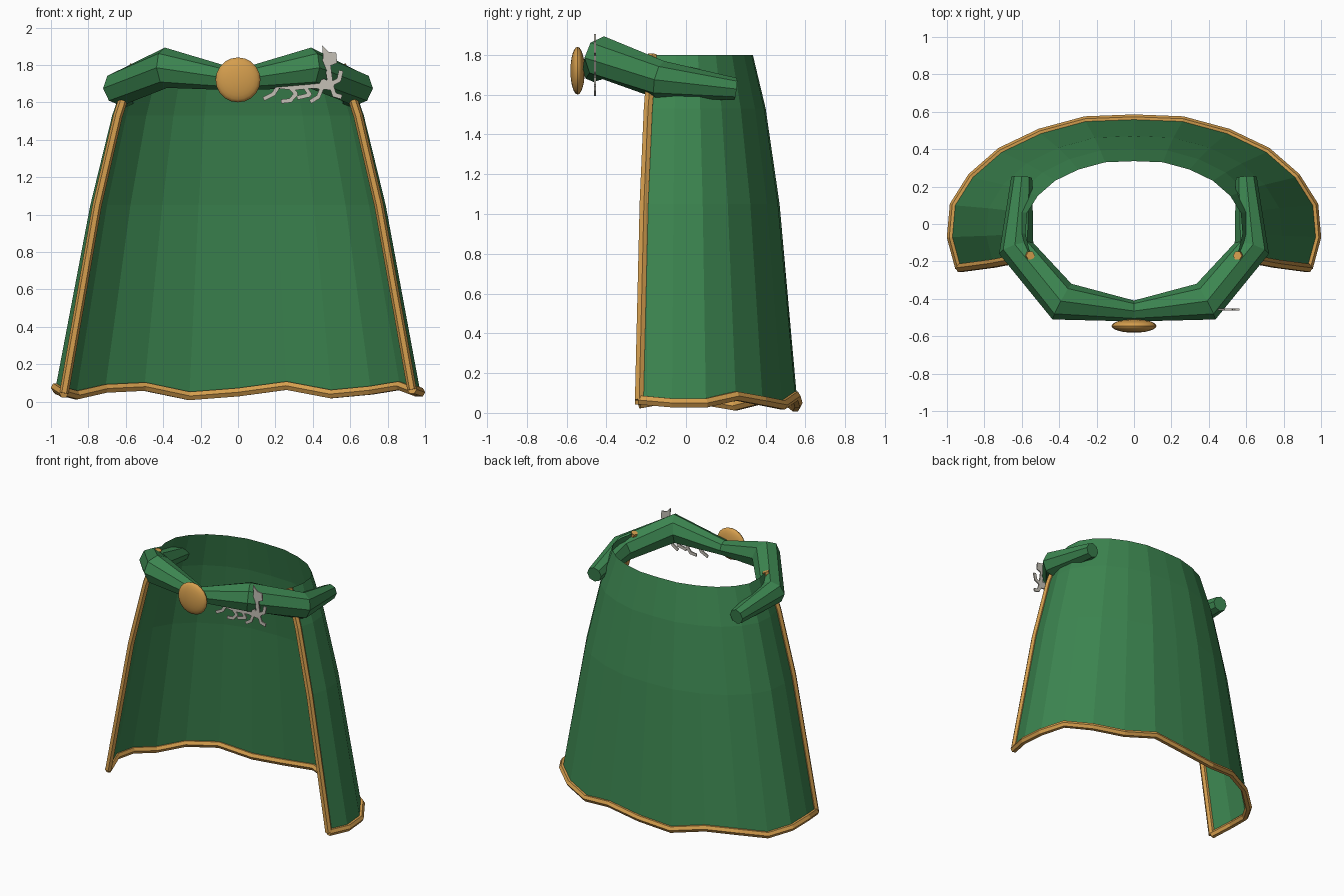
import bpy, bmesh, math
from mathutils import Vector

cube = bpy.data.objects.get("Cube")
if cube:
    bpy.data.objects.remove(cube)


def material(name, colour):
    m = bpy.data.materials.new(name)
    m.use_nodes = True
    m.diffuse_color = (*colour, 1)
    m.node_tree.nodes["Principled BSDF"].inputs["Base Color"].default_value = (*colour, 1)
    return m


green = material("green cloth", (0.045, 0.235, 0.08))
gold = material("gold", (0.66, 0.34, 0.075))
silver = material("pale silver", (0.56, 0.53, 0.47))


def finish(name, bm, mat, smooth=None):
    mesh = bpy.data.meshes.new(name)
    bm.to_mesh(mesh)
    bm.free()
    mesh.materials.append(mat)
    ob = bpy.data.objects.new(name, mesh)
    bpy.context.collection.objects.link(ob)
    if smooth:
        bpy.ops.object.select_all(action="DESELECT")
        ob.select_set(True)
        bpy.context.view_layer.objects.active = ob
        bpy.ops.object.shade_smooth_by_angle(angle=math.radians(smooth))
    return ob


def tube(name, path, radii, sides, mat, smooth=None):
    """Faceted tube along a path, with a mitred ring at each point."""
    pts = [Vector(p) for p in path]
    bm = bmesh.new()
    rings = []
    for i, p in enumerate(pts):
        a = (p - pts[i - 1]).normalized() if i else Vector()
        b = (pts[i + 1] - p).normalized() if i < len(pts) - 1 else Vector()
        t = (a + b).normalized()
        ref = Vector((0, 1, 0)) if abs(t.z) > 0.8 else Vector((0, 0, 1))
        u = t.cross(ref).normalized()
        v = u.cross(t)
        rings.append([bm.verts.new(p + radii[i] * (u * math.cos(k * math.tau / sides)
                                                   + v * math.sin(k * math.tau / sides)))
                      for k in range(sides)])
    for r, s in zip(rings, rings[1:]):
        for k in range(sides):
            n = (k + 1) % sides
            bm.faces.new((r[k], r[n], s[n], s[k]))
    bm.faces.new(rings[0])
    bm.faces.new(rings[-1])
    bmesh.ops.recalc_face_normals(bm, faces=bm.faces)
    return finish(name, bm, mat, smooth)


# Cape: half of the hem outline from the back centre to the front edge
half = [(0, .56), (.26, .55), (.5, .485), (.71, .385), (.865, .25),
        (.96, .1), (.975, -.07), (.93, -.235)]
outline = [(-x, y) for x, y in half[:0:-1]] + half
hem_z = [.045, .075, .06, .035, .07, .08, .03, .05, .085, .04, .06, .085, .05, .05, .065]

# Rows: height, width scale, back scale, front scale
rows = [(None, 1, 1, 1), (1.05, .81, .84, .9), (1.53, .69, .715, .81), (1.8, .595, .6, .72)]
grid = [[Vector((x * sx, y * (sb if y > 0 else sf), hem_z[i] if z is None else z))
         for i, (x, y) in enumerate(outline)] for z, sx, sb, sf in rows]

bm = bmesh.new()
verts = [[bm.verts.new(p) for p in row] for row in grid]
for lo, hi in zip(verts, verts[1:]):
    for i in range(len(lo) - 1):
        bm.faces.new((lo[i + 1], lo[i], hi[i], hi[i + 1]))
finish("cape", bm, green)

# Gold trim along the hem and both front edges
tube("hem_trim", grid[0], [.026] * len(outline), 6, gold)
for side, col in (("right", 0), ("left", -1)):
    tube(side + "_edge_trim", [row[col] for row in grid], [.025] * len(rows), 6, gold)

# Rolled collar, swinging forward across the chest
arm = [(0, -.465, 1.72), (.385, -.415, 1.785), (.63, -.13, 1.675), (.6, .25, 1.628)]
arm_r = [.056, .108, .096, .056]
tube("collar", [(-x, y, z) for x, y, z in arm[:0:-1]] + arm,
     arm_r[:0:-1] + arm_r, 8, green)

# Round clasp
bm = bmesh.new()
bmesh.ops.create_uvsphere(bm, u_segments=20, v_segments=12, radius=1)
for v in bm.verts:
    x, y, z = v.co
    v.co = (.12 * x, -.545 + .036 * z, 1.72 + .12 * y)
bmesh.ops.recalc_face_normals(bm, faces=bm.faces)
finish("clasp", bm, gold, 40)

# Thin running animal brooch, made of flat tapered strokes and a head plate
bm = bmesh.new()


def plate(points):
    front = [bm.verts.new((x, -.462, z)) for x, z in points]
    back = [bm.verts.new((x, -.453, z)) for x, z in points]
    bm.faces.new(front)
    bm.faces.new(back[::-1])
    for i in range(len(points)):
        j = (i + 1) % len(points)
        bm.faces.new((front[i], back[i], back[j], front[j]))


def stroke(width, *points):
    for a, b in zip(points, points[1:]):
        a, b = Vector(a), Vector(b)
        d = (b - a).normalized()
        n = Vector((-d.y, d.x)) * width / 2
        a, b = a - d * width * .2, b + d * width * .2
        plate([a + n, a - n, b - n, b + n])


plate([(.2, 1.675), (.21, 1.7), (.35, 1.695), (.46, 1.725), (.52, 1.7),
       (.5, 1.665), (.4, 1.675), (.3, 1.665)])
stroke(.03, (.495, 1.69), (.48, 1.8))
plate([(.435, 1.81), (.455, 1.835), (.45, 1.905), (.485, 1.87), (.525, 1.865),
       (.53, 1.81), (.48, 1.79)])
stroke(.022, (.215, 1.685), (.19, 1.645), (.14, 1.62))
stroke(.022, (.28, 1.68), (.31, 1.645), (.28, 1.61), (.235, 1.605))
stroke(.022, (.36, 1.68), (.385, 1.64), (.32, 1.625))
stroke(.022, (.45, 1.68), (.43, 1.63), (.39, 1.605))
stroke(.024, (.5, 1.685), (.515, 1.64), (.55, 1.63))
stroke(.024, (.5, 1.7), (.54, 1.72), (.55, 1.765))
bmesh.ops.recalc_face_normals(bm, faces=bm.faces)
finish("animal_brooch", bm, silver)
